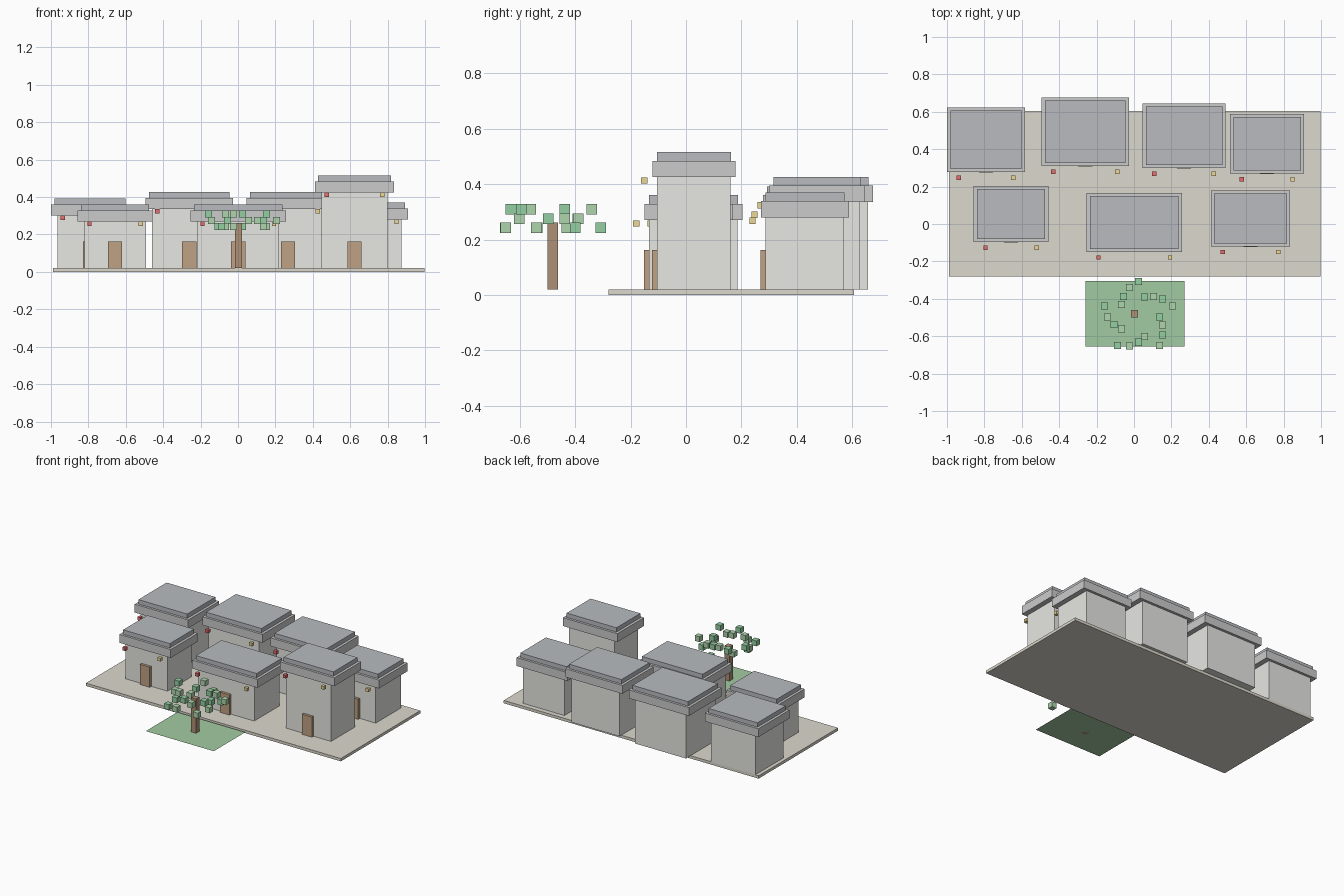
import bpy

if "Cube" in bpy.data.objects:
    bpy.data.objects.remove(bpy.data.objects["Cube"])


def material(name, r, g, b):
    m = bpy.data.materials.new(name)
    m.diffuse_color = (r, g, b, 1)
    m.use_nodes = True
    m.node_tree.nodes["Principled BSDF"].inputs["Base Color"].default_value = m.diffuse_color
    return m


WALL = material("plaster", 0.80, 0.80, 0.77)
EAVE = material("eave_grey", 0.60, 0.60, 0.62)
TILE = material("tile_grey", 0.48, 0.50, 0.53)
WOOD = material("door_wood", 0.52, 0.36, 0.23)
BARK = material("bark", 0.42, 0.28, 0.18)
STONE = material("paving", 0.72, 0.69, 0.61)
GRASS = material("grass", 0.36, 0.60, 0.36)
LEAF = [material("leaf_dark", 0.30, 0.62, 0.36), material("leaf_light", 0.42, 0.66, 0.42)]
RED = material("lantern_red", 0.80, 0.15, 0.15)
GOLD = material("lantern_gold", 0.85, 0.68, 0.30)


def box(name, x0, x1, y0, y1, z0, z1, mat):
    bpy.ops.mesh.primitive_cube_add(size=1, location=((x0 + x1) / 2, (y0 + y1) / 2, (z0 + z1) / 2))
    ob = bpy.context.object
    ob.name = name
    ob.scale = (x1 - x0, y1 - y0, z1 - z0)
    bpy.ops.object.transform_apply(location=False, rotation=False, scale=True)
    ob.data.materials.append(mat)
    return ob


def cube(name, x, y, z, size, mat):
    h = size / 2
    return box(name, x - h, x + h, y - h, y + h, z - h, z + h, mat)


FLOOR = 0.02


def house(label, x0, x1, y0, y1, top):
    """Extents are those of the eave slab; the walls sit inside it."""
    wx0, wx1, wy0, wy1 = x0 + 0.036, x1 - 0.036, y0 + 0.016, y1 - 0.018
    cx = (x0 + x1) / 2
    box(label + "_walls", wx0, wx1, wy0, wy1, FLOOR, top, WALL)
    box(label + "_eave", x0, x1, y0, y1, top, top + 0.059, EAVE)
    box(label + "_roof_cap", x0 + 0.018, x1 - 0.018, y0 + 0.016, y1 - 0.016,
        top + 0.059, top + 0.09, TILE)
    box(label + "_door", cx - 0.038, cx + 0.038, wy0 - 0.018, wy0 + 0.002, FLOOR, 0.162, WOOD)
    # hanging lanterns, one at each end of the front
    for side, x, mat in (("left", wx0 + 0.027, RED), ("right", wx1 - 0.027, GOLD)):
        cube(f"{label}_{side}_lantern", x, y0 - 0.03, top - 0.012, 0.023, mat)


# Ground
box("platform", -0.99, 0.998, -0.28, 0.605, 0, FLOOR, STONE)
bpy.ops.mesh.primitive_plane_add(size=1, location=(0.005, -0.48, FLOOR))
lawn = bpy.context.object
lawn.name = "lawn"
lawn.scale = (0.53, 0.35, 1)
bpy.ops.object.transform_apply(location=False, rotation=False, scale=True)
lawn.data.materials.append(GRASS)

# Houses: back row then front row
for row in (
    ("back_house_1", -1.000, -0.583, 0.277, 0.623, 0.302),
    ("back_house_2", -0.495, -0.027, 0.310, 0.675, 0.336),
    ("back_house_3", 0.045, 0.490, 0.299, 0.645, 0.336),
    ("back_house_4", 0.513, 0.910, 0.270, 0.588, 0.280),
    ("front_house_1", -0.857, -0.457, -0.097, 0.204, 0.270),
    ("front_house_2", -0.253, 0.256, -0.149, 0.167, 0.270),
    ("front_house_3", 0.411, 0.835, -0.120, 0.178, 0.425),
):
    house(*row)

# Tree: trunk and scattered leaf cubes (x, y, height level)
box("tree_trunk", -0.016, 0.022, -0.499, -0.461, FLOOR, 0.261, BARK)
LEVELS = (0.243, 0.275, 0.309)
leaves = [
    (0.024, -0.307, 0), (-0.024, -0.340, 2), (-0.056, -0.388, 1), (-0.067, -0.430, 0),
    (0.056, -0.390, 1), (0.104, -0.388, 1), (0.152, -0.400, 0), (0.206, -0.438, 1),
    (-0.158, -0.438, 2), (-0.142, -0.497, 1), (-0.107, -0.537, 0), (-0.067, -0.560, 2),
    (0.136, -0.497, 1), (0.152, -0.540, 0), (0.152, -0.594, 2), (0.056, -0.602, 1),
    (0.024, -0.632, 2), (-0.024, -0.652, 0), (-0.088, -0.650, 0), (0.136, -0.650, 0),
]
for i, (x, y, level) in enumerate(leaves):
    cube(f"leaf_{i + 1}", x, y, LEVELS[level], 0.038, LEAF[i % 2])
